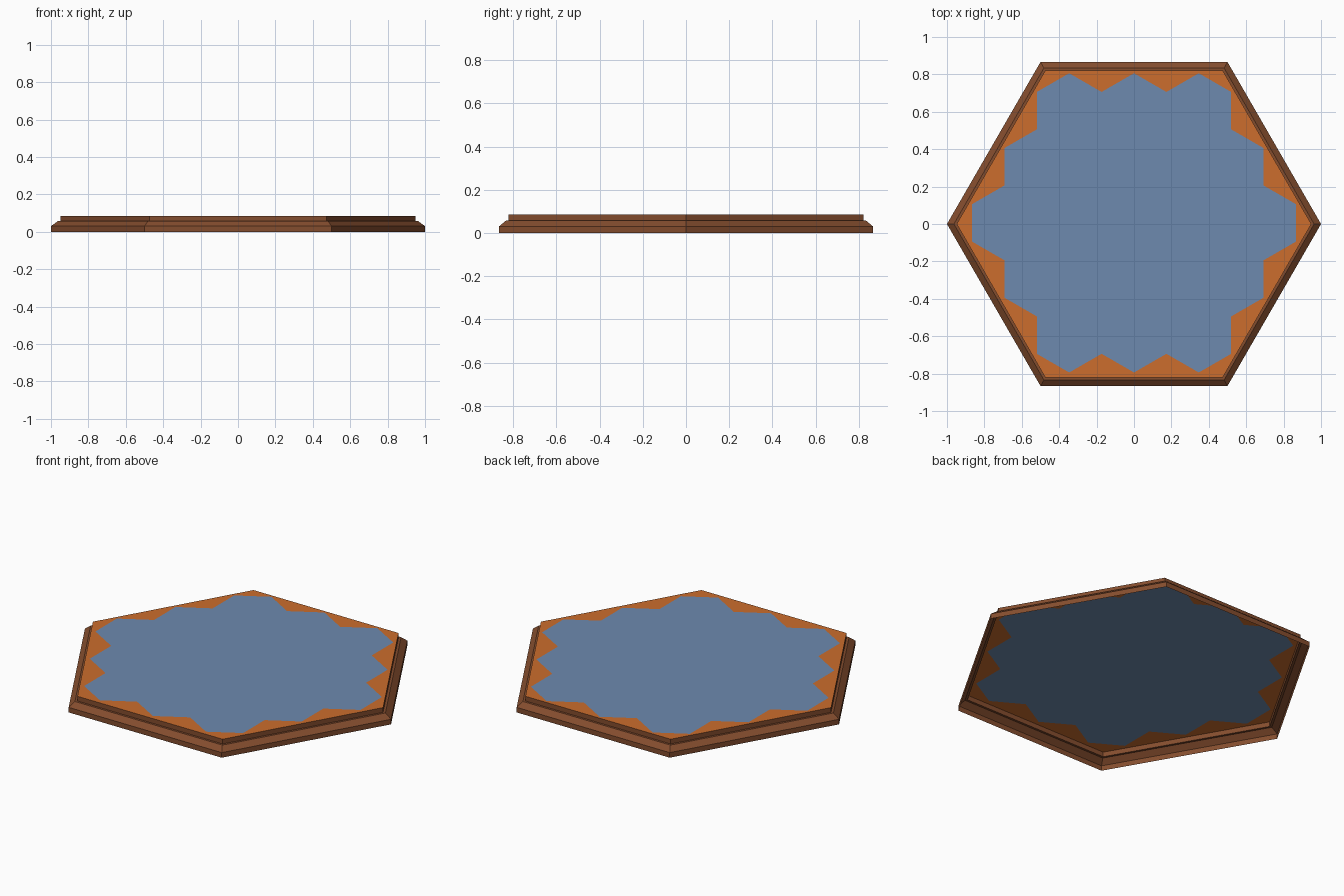
import bpy, bmesh, math

if "Cube" in bpy.data.objects:
    bpy.data.objects.remove(bpy.data.objects["Cube"])


def material(name, rgb):
    # sRGB bytes to linear diffuse colour
    lin = [((c / 255 + 0.055) / 1.055) ** 2.4 for c in rgb]
    m = bpy.data.materials.new(name)
    m.diffuse_color = (*lin, 1)
    m.use_nodes = True
    m.node_tree.nodes["Principled BSDF"].inputs["Base Color"].default_value = m.diffuse_color
    return m


def finish(bm, name, mats):
    me = bpy.data.meshes.new(name)
    bm.to_mesh(me)
    bm.free()
    ob = bpy.data.objects.new(name, me)
    bpy.context.collection.objects.link(ob)
    for m in mats:
        me.materials.append(m)
    return ob


BROWN = material("dark_wood_brown", (132, 77, 46))
ORANGE = material("orange", (204, 109, 45))
BLUE = material("slate_blue", (109, 138, 175))

TOP_R, TOP_Z = 0.948, 0.085

# Rim: open stepped hexagonal shell, profile as (radius, height)
profile = [(1, 0), (1, 0.03), (0.963, 0.057), (TOP_R, 0.057), (TOP_R, TOP_Z)]
bm = bmesh.new()
rings = [[bm.verts.new((r * math.cos(k * math.pi / 3), r * math.sin(k * math.pi / 3), z))
          for k in range(6)] for r, z in profile]
for low, high in zip(rings, rings[1:]):
    for k in range(6):
        n = (k + 1) % 6
        bm.faces.new((low[k], low[n], high[n], high[k]))
finish(bm, "stepped_rim", [BROWN])

# Top sheet: cluster of 19 small blue hexagons, surrounded by an orange border
R, OFF_Y = 0.2, 0.006
W = R * math.sqrt(3)
bm = bmesh.new()
for row in range(-2, 3):
    count = 5 - abs(row)
    for i in range(count):
        cx, cy = (i - (count - 1) / 2) * W, row * 1.5 * R + OFF_Y
        bm.faces.new([bm.verts.new((cx + R * math.cos(a), cy + R * math.sin(a), TOP_Z))
                      for a in (math.radians(30 + 60 * k) for k in range(6))])
bmesh.ops.remove_doubles(bm, verts=bm.verts[:], dist=0.001)
for f in bm.faces:
    f.material_index = 1


def angle(v):
    return math.atan2(v.co.y, v.co.x) % (2 * math.pi)


# Border faces join each outline point to the hexagon edge in the same direction
inner = sorted({v for e in bm.edges if e.is_boundary for v in e.verts}, key=angle)
SECTOR = math.pi / 3
angles = [angle(v) for v in inner]
outer = []
for a in angles:
    d = TOP_R * math.cos(SECTOR / 2) / math.cos(a % SECTOR - SECTOR / 2)
    outer.append(bm.verts.new((d * math.cos(a), d * math.sin(a), TOP_Z)))
for i in range(len(inner)):
    j = (i + 1) % len(inner)
    loop = [inner[i], outer[i]]
    s = int(angles[j] // SECTOR)
    if s != int(angles[i] // SECTOR):
        loop.append(bm.verts.new((TOP_R * math.cos(s * SECTOR), TOP_R * math.sin(s * SECTOR), TOP_Z)))
    bm.faces.new(loop + [outer[j], inner[j]])
finish(bm, "top_sheet", [ORANGE, BLUE])
